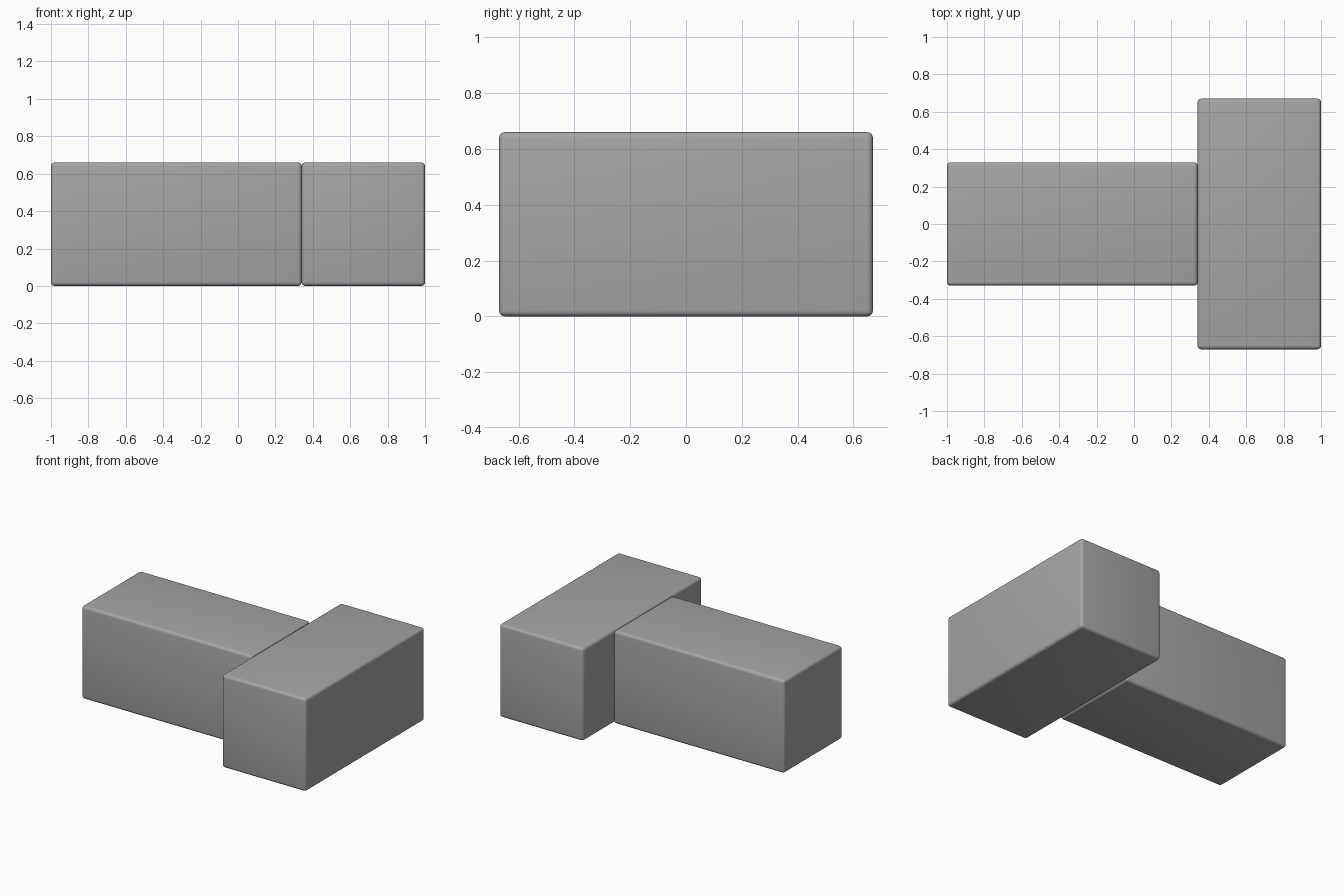
import bpy
import math

if "Cube" in bpy.data.objects:
    bpy.data.objects.remove(bpy.data.objects["Cube"])

LENGTH, WIDTH, HEIGHT, ROUNDING = 1.34, 0.66, 0.66, 0.02

grey = bpy.data.materials.new("mid grey")
grey.diffuse_color = (0.38, 0.38, 0.38, 1)
grey.use_nodes = True
grey.node_tree.nodes["Principled BSDF"].inputs["Base Color"].default_value = grey.diffuse_color


def rounded_block(name, x, size):
    """Block standing on the ground with softly rounded edges."""
    bpy.ops.mesh.primitive_cube_add(size=1, location=(x, 0, size[2] / 2))
    block = bpy.context.object
    block.name = name
    block.scale = size
    bpy.ops.object.transform_apply(location=False, rotation=False, scale=True)
    bevel = block.modifiers.new("rounded edges", 'BEVEL')
    bevel.width = ROUNDING
    bevel.segments = 4
    bpy.ops.object.modifier_apply(modifier=bevel.name)
    bpy.ops.object.shade_smooth_by_angle(angle=math.radians(35))
    block.data.materials.append(grey)
    return block


# Stem runs along x, crossbar of the same size is turned along y
rounded_block("stem_block", -1 + LENGTH / 2, (LENGTH, WIDTH, HEIGHT))
rounded_block("crossbar_block", 1 - WIDTH / 2, (WIDTH, LENGTH, HEIGHT))
